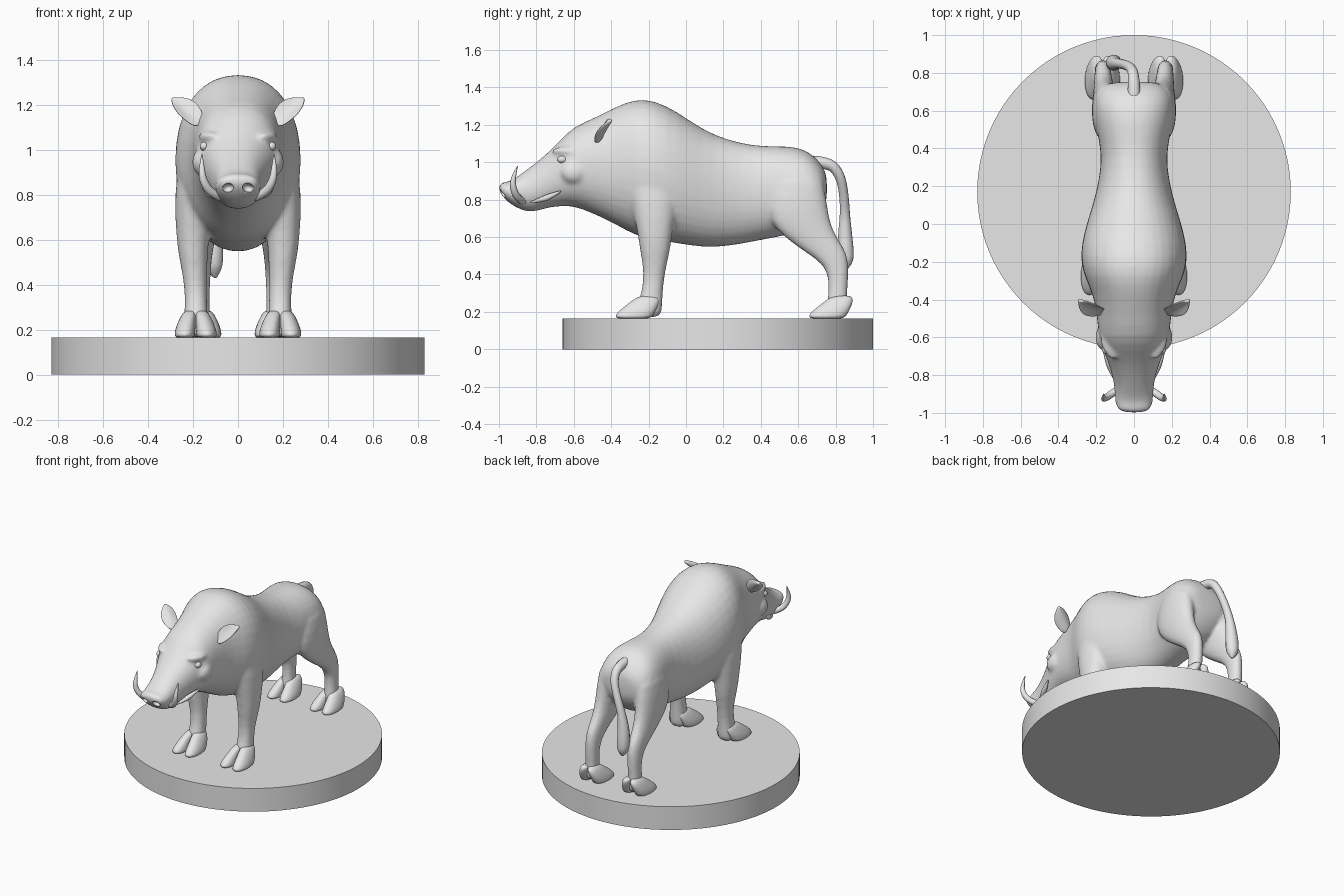
import bpy, bmesh
from math import sin, cos, pi, copysign
from mathutils import Vector, Matrix

cube = bpy.data.objects.get("Cube")
if cube:
    bpy.data.objects.remove(cube, do_unlink=True)

stone = bpy.data.materials.new("plain_grey")
stone.use_nodes = True
GREY = (0.8, 0.8, 0.8, 1)
stone.diffuse_color = GREY
stone.node_tree.nodes["Principled BSDF"].inputs["Base Color"].default_value = GREY


def add_object(name, data):
    ob = bpy.data.objects.new(name, data)
    bpy.context.collection.objects.link(ob)
    data.materials.append(stone)
    return ob


def finish(name, bm, levels=0):
    bmesh.ops.recalc_face_normals(bm, faces=bm.faces)
    for f in bm.faces:
        f.smooth = True
    me = bpy.data.meshes.new(name)
    bm.to_mesh(me)
    bm.free()
    ob = add_object(name, me)
    if levels:
        mod = ob.modifiers.new("Subdivision", "SUBSURF")
        mod.levels = mod.render_levels = levels
    return ob


def loft(bm, rings):
    """Skin a list of closed point rings and cap both ends."""
    rows = [[bm.verts.new(p) for p in ring] for ring in rings]
    n = len(rows[0])
    for a, b in zip(rows, rows[1:]):
        for i in range(n):
            j = (i + 1) % n
            bm.faces.new((a[i], a[j], b[j], b[i]))
    bm.faces.new(rows[0])
    bm.faces.new(rows[-1][::-1])


def oval(n, power=1.0):
    """Unit oval, squarer when power is under one."""
    pts = []
    for i in range(n):
        t = 2 * pi * i / n
        pts.append(tuple(copysign(abs(v) ** power, v) for v in (cos(t), sin(t))))
    return pts


def leg_rings(sections, side):
    """Horizontal ovals from (z, y front, y back, x inner, x outer)."""
    return [[(side * ((x0 + x1) / 2 + c * (x1 - x0) / 2),
              (y0 + y1) / 2 + s * (y1 - y0) / 2, z) for c, s in oval(12, 0.9)]
            for z, y0, y1, x0, x1 in sections]


def ball(bm, centre, size, turn=0.0, axis="Z"):
    m = (Matrix.Translation(centre) @ Matrix.Rotation(turn, 4, axis)
         @ Matrix.Diagonal((*size, 1)))
    bmesh.ops.create_uvsphere(bm, u_segments=20, v_segments=12, radius=1, matrix=m)


def tube(name, points):
    """Smooth tapering tube through (x, y, z, radius) points."""
    cu = bpy.data.curves.new(name, "CURVE")
    cu.dimensions = "3D"
    cu.bevel_depth = 1
    cu.bevel_resolution = 4
    cu.use_fill_caps = True
    sp = cu.splines.new("NURBS")
    sp.points.add(len(points) - 1)
    for p, (x, y, z, r) in zip(sp.points, points):
        p.co = (x, y, z, 1)
        p.radius = r
    sp.order_u = 3
    sp.use_endpoint_u = True
    sp.resolution_u = 8
    return add_object(name, cu)


# Round base
bm = bmesh.new()
bmesh.ops.create_cone(bm, cap_ends=True, segments=96, radius1=0.83, radius2=0.83,
                      depth=0.165, matrix=Matrix.Translation((0, 0.17, 0.0825)))
base = finish("round_base", bm)
bpy.ops.object.select_all(action="DESELECT")
base.select_set(True)
bpy.context.view_layer.objects.active = base
bpy.ops.object.shade_smooth_by_angle()

# Head and trunk: (y, underside, back, half width)
TRUNK = [
    (-1.0, .845, .885, .065), (-.975, .81, .895, .092), (-.94, .775, .897, .103),
    (-.88, .742, .94, .103), (-.82, .728, .985, .112), (-.74, .757, 1.05, .135),
    (-.67, .762, 1.125, .165), (-.6, .765, 1.195, .19), (-.48, .715, 1.245, .2),
    (-.37, .66, 1.305, .22), (-.27, .6, 1.345, .272), (-.17, .58, 1.338, .29),
    (-.05, .562, 1.28, .272), (.09, .538, 1.178, .225), (.22, .545, 1.125, .19),
    (.36, .572, 1.092, .172), (.48, .595, 1.09, .198), (.6, .62, 1.088, .215),
    (.68, .66, 1.045, .205), (.735, .74, .98, .165), (.755, .8, .92, .1)]
FRONT_LEG = [
    (1.0, -.33, -.03, .1, .265), (.78, -.3, -.035, .1, .288),
    (.63, -.262, -.07, .125, .278), (.53, -.25, -.08, .132, .268),
    (.41, -.225, -.112, .138, .24), (.3, -.24, -.122, .135, .238),
    (.22, -.27, -.125, .13, .245), (.165, -.29, -.13, .12, .255)]
HIND_LEG = [
    (.98, .48, .73, .06, .205), (.8, .42, .757, .07, .228),
    (.68, .44, .775, .09, .225), (.6, .52, .81, .1, .218),
    (.52, .63, .865, .115, .213), (.45, .745, .872, .12, .21),
    (.35, .763, .868, .125, .207), (.26, .755, .862, .125, .21),
    (.165, .74, .865, .115, .22)]

bm = bmesh.new()
loft(bm, [[(c * w, y, (z0 + z1) / 2 + s * (z1 - z0) / 2) for c, s in oval(18, 0.9)]
          for y, z0, z1, w in TRUNK])
for side in (1, -1):
    loft(bm, leg_rings(FRONT_LEG, side))
    loft(bm, leg_rings(HIND_LEG, side))
    # Brow ridge and cheek
    ball(bm, (side * .135, -.655, 1.06), (.03, .07, .022), side * -.5)
    ball(bm, (side * .16, -.6, .945), (.045, .07, .06))
body = finish("body", bm, 1)
mod = body.modifiers.new("Blend", "REMESH")
mod.mode = "VOXEL"
mod.voxel_size = 0.012
mod.use_smooth_shade = True
mod = body.modifiers.new("Soften", "SMOOTH")
mod.factor = 0.5
mod.iterations = 6

# Nostril hollows
bm = bmesh.new()
for side in (1, -1):
    ball(bm, (side * .045, -.985, .83), (.026, .035, .02), side * .3, "Y")
cutter = finish("nostril_cutter", bm)
cutter.hide_render = True
cutter.display_type = "WIRE"
mod = body.modifiers.new("Nostrils", "BOOLEAN")
mod.operation = "DIFFERENCE"
mod.object = cutter

# Cloven feet: (z, y front, y back, half width) measured on the front foot
TOE = [(.16, -.38, -.19, .045), (.185, -.383, -.17, .048), (.215, -.35, -.155, .044),
       (.25, -.305, -.14, .038), (.29, -.25, -.14, .028)]
for label, shift, centre in (("front", 0, .188), ("hind", 1.035, .167)):
    for side, word in ((1, "left"), (-1, "right")):
        bm = bmesh.new()
        for off in (-.044, .044):
            loft(bm, leg_rings([(z, y0 + shift, y1 + shift, centre + off * k - w,
                                 centre + off * k + w)
                                for (z, y0, y1, w), k in zip(TOE, (1.1, 1.1, 1, .8, .5))],
                               side))
        finish(f"{label}_{word}_hoof", bm, 2)

# Ears, eyes and tusks
for side, word in ((1, "left"), (-1, "right")):
    root, tip = Vector((.165, -.47, 1.11)), Vector((.29, -.405, 1.225))
    axis = (tip - root).normalized()
    wide = Vector((.5, -.45, -.55))
    wide = (wide - axis * wide.dot(axis)).normalized()
    face = axis.cross(wide)
    if face.y > 0:
        face.negate()
    rings = []
    for t, w, cup in ((0, .03, .005), (.25, .048, .02), (.5, .056, .03),
                      (.75, .044, .025), (.92, .022, .01), (1.03, .005, 0)):
        ring = []
        for c, s in oval(12):
            p = root.lerp(tip, t) + wide * (w * c) + face * (.012 * s + cup * c * c)
            ring.append((side * p.x, p.y, p.z))
        rings.append(ring)
    bm = bmesh.new()
    loft(bm, rings)
    finish(f"{word}_ear", bm, 2)

    bm = bmesh.new()
    ball(bm, (side * .15, -.662, 1.015), (.02, .026, .02))
    finish(f"{word}_eye", bm)

    tube(f"{word}_tusk", [
        (side * .075, -.87, .79, .02), (side * .12, -.9, .805, .02),
        (side * .155, -.925, .86, .018), (side * .162, -.925, .92, .013),
        (side * .16, -.9, .98, .002)])
    tube(f"{word}_lip", [
        (side * .1, -.83, .785, .004), (side * .122, -.77, .8, .016),
        (side * .14, -.72, .82, .016), (side * .16, -.67, .845, .004)])

# Tail hanging to the right with a thick tuft
tube("tail", [
    (0, .68, 1.0, .035), (0, .77, 1.0, .03), (-.01, .825, .93, .026),
    (-.05, .845, .83, .025), (-.09, .85, .72, .027), (-.105, .85, .62, .038),
    (-.108, .855, .52, .044), (-.105, .86, .46, .034), (-.1, .86, .43, .005)])
